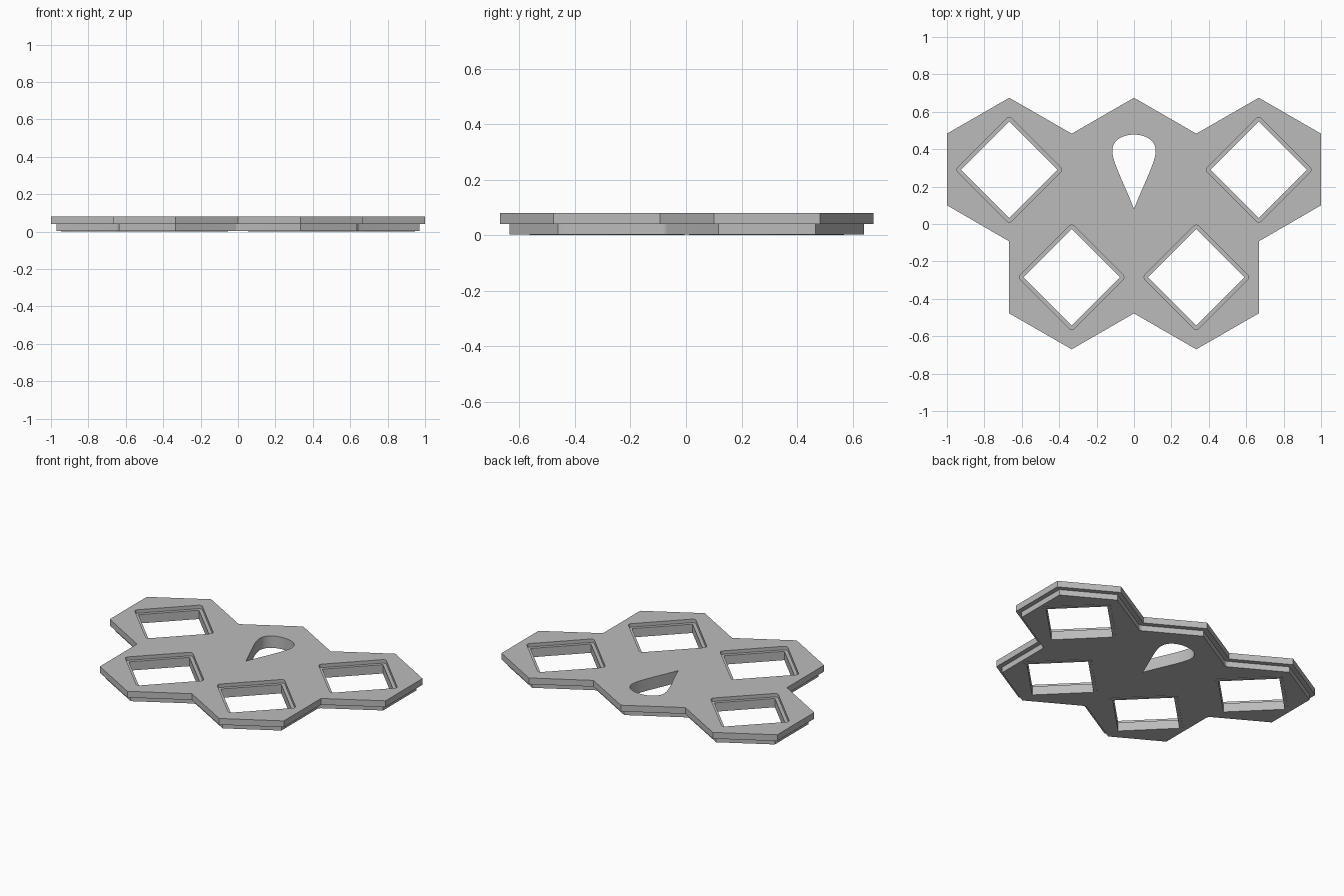
import bpy, bmesh
from mathutils import Vector
from mathutils.geometry import interpolate_bezier

if "Cube" in bpy.data.objects:
    bpy.data.objects.remove(bpy.data.objects["Cube"])

GREY = (0.5, 0.5, 0.5, 1)
mat = bpy.data.materials.new("plain grey")
mat.use_nodes = True
mat.diffuse_color = GREY
mat.node_tree.nodes["Principled BSDF"].inputs["Base Color"].default_value = GREY

TOP, SPLIT, LEDGE, BASE = 0.081, 0.04, 0.058, 0.003


def offset(points, d):
    """Offset a counter-clockwise outline, rounding the corners that open up."""
    result = []
    for i, p in enumerate(points):
        a = (p - points[i - 1]).normalized()
        b = (points[(i + 1) % len(points)] - p).normalized()
        n1, n2 = Vector((a.y, -a.x)), Vector((b.y, -b.x))
        if (a.x * b.y - a.y * b.x) * d > 0:
            result += [p + d * n1.lerp(n2, k / 6).normalized() for k in range(7)]
        else:
            result.append(p + d * (n1 + n2) / (1 + n1.dot(n2)))
    return result


def slab(name, loops, z0, z1):
    """Extruded flat shape; the first loop is the outline, the others are holes."""
    curve = bpy.data.curves.new(name, "CURVE")
    curve.dimensions = "2D"
    curve.fill_mode = "BOTH"
    curve.extrude = (z1 - z0) / 2
    for loop in loops:
        spline = curve.splines.new("POLY")
        spline.points.add(len(loop) - 1)
        for point, co in zip(spline.points, loop):
            point.co = (co.x, co.y, 0, 1)
        spline.use_cyclic_u = True
    obj = bpy.data.objects.new(name, curve)
    bpy.context.collection.objects.link(obj)
    bpy.ops.object.select_all(action="DESELECT")
    obj.select_set(True)
    bpy.context.view_layer.objects.active = obj
    bpy.ops.object.convert(target="MESH")
    obj = bpy.context.object
    bm = bmesh.new()
    bm.from_mesh(obj.data)
    bmesh.ops.translate(bm, verts=bm.verts, vec=(0, 0, (z0 + z1) / 2))
    bmesh.ops.remove_doubles(bm, verts=bm.verts, dist=0.0001)
    bmesh.ops.recalc_face_normals(bm, faces=bm.faces)
    bm.to_mesh(obj.data)
    bm.free()
    obj.data.materials.clear()
    obj.data.materials.append(mat)
    bpy.ops.object.shade_smooth_by_angle()


def mirrored(half):
    """Close a right-hand half outline running from the lower to the upper axis point."""
    return half + [Vector((-p.x, p.y)) for p in reversed(half[1:-1])]


# Outline of five joined hexagons
outline = mirrored([Vector(p) for p in (
    (0, -0.478), (0.333, -0.67), (0.667, -0.478), (0.667, -0.093), (1, 0.1),
    (1, 0.483), (0.667, 0.675), (0.333, 0.483), (0, 0.675))])

# Teardrop opening
tip, side, crown = Vector((0, 0.08)), Vector((0.116, 0.39)), Vector((0, 0.478))
lower = interpolate_bezier(tip, Vector((0.045, 0.2)), Vector((0.116, 0.33)), side, 14)
upper = interpolate_bezier(side, Vector((0.116, 0.45)), Vector((0.06, 0.478)), crown, 14)
teardrop = mirrored([Vector(p[:2]) for p in lower + upper[1:]])

# Diamond sockets
centres = {"back_left": (0.667, 0.29), "back_right": (-0.667, 0.29),
           "front_left": (0.333, -0.285), "front_right": (-0.333, -0.285)}
sockets = {}
for place, centre in centres.items():
    r = 0.258
    sockets[place] = [Vector(centre) + Vector(v) for v in ((r, 0), (0, r), (-r, 0), (0, -r))]
recesses = {place: offset(s, 0.021) for place, s in sockets.items()}

# Plates and the ledge frame inside each recess
openings = list(recesses.values()) + [teardrop]
slab("top_plate", [outline] + openings, SPLIT, TOP)
slab("lower_plate", [offset(outline, -0.03)] + openings, BASE, SPLIT)
for place in centres:
    slab("socket_frame_" + place, [recesses[place], sockets[place]], 0, LEDGE)
